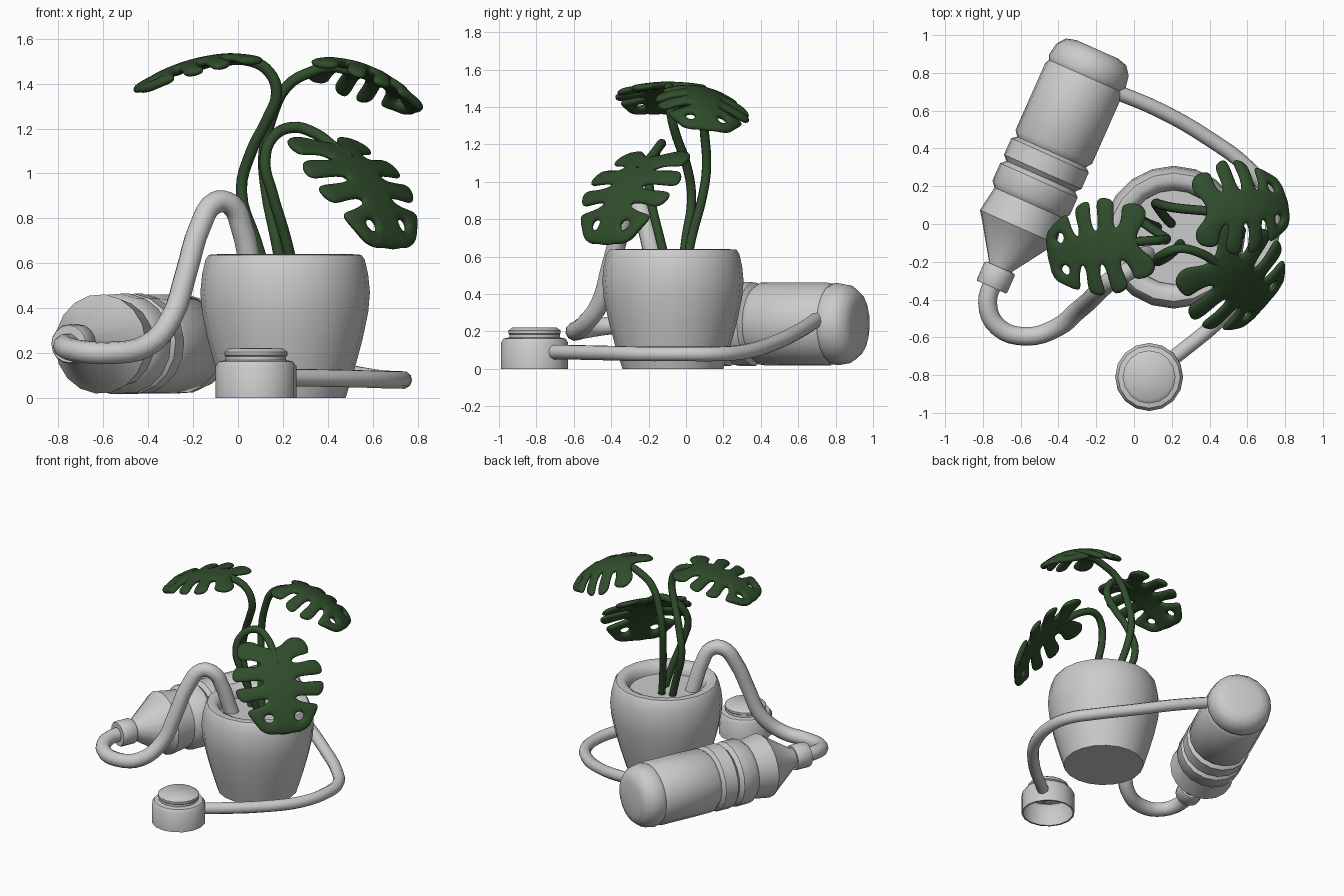
import bpy, bmesh, math
from mathutils import Vector, Matrix

if "Cube" in bpy.data.objects:
    bpy.data.objects.remove(bpy.data.objects["Cube"])

GREEN = bpy.data.materials.new("leaf_green")
GREEN.diffuse_color = (0.03, 0.075, 0.025, 1)
GREEN.use_nodes = True
GREEN.node_tree.nodes["Principled BSDF"].inputs["Base Color"].default_value = GREEN.diffuse_color


def smooth(obj, angle=40):
    bpy.ops.object.select_all(action='DESELECT')
    obj.select_set(True)
    bpy.context.view_layer.objects.active = obj
    bpy.ops.object.shade_smooth_by_angle(angle=math.radians(angle))


def add_mesh(name, bm):
    me = bpy.data.meshes.new(name)
    bm.to_mesh(me)
    bm.free()
    obj = bpy.data.objects.new(name, me)
    bpy.context.collection.objects.link(obj)
    return obj


def lathe(name, profile, origin, axis=(0, 0, 1), sides=18):
    """Revolve (radius, height) points around an axis."""
    bm = bmesh.new()
    vs = [bm.verts.new((r, 0, z)) for r, z in profile]
    es = [bm.edges.new(p) for p in zip(vs, vs[1:])]
    bmesh.ops.spin(bm, geom=vs + es, cent=(0, 0, 0), axis=(0, 0, 1),
                   angle=2 * math.pi, steps=sides, use_duplicate=False)
    bmesh.ops.remove_doubles(bm, verts=bm.verts, dist=1e-4)
    bmesh.ops.recalc_face_normals(bm, faces=bm.faces)
    rot = Vector((0, 0, 1)).rotation_difference(Vector(axis)).to_matrix().to_4x4()
    bm.transform(Matrix.Translation(origin) @ rot)
    obj = add_mesh(name, bm)
    smooth(obj)
    return obj


def tube(name, points, radius, mat=None):
    """Round tube through the given points."""
    cu = bpy.data.curves.new(name, 'CURVE')
    cu.dimensions = '3D'
    cu.bevel_depth = radius
    cu.bevel_resolution = 3
    cu.resolution_u = 4
    cu.use_fill_caps = True
    sp = cu.splines.new('BEZIER')
    sp.bezier_points.add(len(points) - 1)
    for bp, p in zip(sp.bezier_points, points):
        bp.co = p
        bp.handle_left_type = bp.handle_right_type = 'AUTO'
    obj = bpy.data.objects.new(name, cu)
    bpy.context.collection.objects.link(obj)
    bpy.ops.object.select_all(action='DESELECT')
    obj.select_set(True)
    bpy.context.view_layer.objects.active = obj
    bpy.ops.object.convert(target='MESH')
    obj = bpy.context.view_layer.objects.active
    if mat:
        obj.data.materials.clear()
        obj.data.materials.append(mat)
    smooth(obj)
    return obj


# Half leaf: midrib stations, inner row, and lobes as two three-point sides
MID = [(0, 0), (.2, 0), (.4, 0), (.6, 0), (.8, 0), (1.05, 0)]
INNER = [(-.06, .12), (.2, .15), (.41, .15), (.62, .13), (.82, .1), (1.03, .09)]
LOBES = [
    ([(-.16, .2), (-.18, .3), (-.13, .4)], [(.13, .25), (.11, .35), (.08, .43)]),
    ([(.2, .27), (.17, .38), (.15, .49)], [(.38, .28), (.38, .42), (.36, .56)]),
    ([(.45, .27), (.44, .41), (.43, .55)], [(.61, .25), (.63, .36), (.64, .48)]),
    ([(.68, .23), (.70, .33), (.72, .45)], [(.78, .19), (.84, .25), (.87, .35)]),
    ([(.91, .16), (.84, .25), (.87, .35)], [(1.03, .15), (1.02, .21), (.98, .28)]),
]


def leaf(name, base, heading, length, pitch0, pitch1, droop, roll=0):
    """Split leaf bent down along an arc, sides drooping."""
    base = Vector(base)
    fwd = Vector((heading[0], heading[1], 0)).normalized()
    side = Vector((-fwd.y, fwd.x, 0))
    p0, p1 = math.radians(pitch0), math.radians(pitch1)
    k = p1 - p0

    def place(u, v):
        u, v = u * length, v * length
        t = u / length
        a = p0 + k * t
        along = length * (math.sin(a) - math.sin(p0)) / k
        drop = length * (math.cos(p0) - math.cos(a)) / k
        n = fwd * math.sin(a) + Vector((0, 0, math.cos(a)))
        return (base + fwd * along - Vector((0, 0, drop)) + side * v
                - n * (droop * v * v + math.tan(math.radians(roll)) * v))

    bm = bmesh.new()
    for s in (1, -1):
        for i, (a, b) in enumerate(LOBES):
            left = [MID[i], INNER[i]] + a
            right = [MID[i + 1], INNER[i + 1]] + b
            for j in range(4):
                q = [left[j], right[j], right[j + 1], left[j + 1]]
                if s < 0:
                    q.reverse()
                bm.faces.new([bm.verts.new(place(u, s * v)) for u, v in q])
    bmesh.ops.remove_doubles(bm, verts=bm.verts, dist=1e-4)
    bmesh.ops.recalc_face_normals(bm, faces=bm.faces)
    obj = add_mesh(name, bm)
    obj.data.materials.append(GREEN)
    m = obj.modifiers.new("thickness", 'SOLIDIFY')
    m.thickness = 0.042
    m.offset = 0
    m = obj.modifiers.new("round", 'SUBSURF')
    m.levels = m.render_levels = 2
    smooth(obj, 60)
    return obj


# Pot and soil
POT = (.21, -.07, 0)
lathe("pot", [(0, 0), (.27, 0), (.31, .13), (.345, .26), (.37, .38), (.378, .47),
              (.37, .55), (.355, .615), (.34, .637), (.30, .64), (.27, .625),
              (.25, .58), (.245, .5)], POT, sides=20)
lathe("soil", [(0, .565), (.255, .565)], POT, sides=20)

# Bottle lying on its side
lathe("bottle", [(0, 0), (.12, 0), (.175, .015), (.21, .06), (.222, .13), (.21, .155),
                 (.222, .175), (.222, .565), (.2, .595), (.225, .615), (.225, .71),
                 (.2, .735), (.225, .76), (.225, .86), (.2, .89), (.222, 1.03),
                 (.2, 1.06), (.07, 1.255), (.065, 1.30)],
      (-.195, .925, .24), (-.406, -.914, 0), 18)
lathe("bottle_neck_ring", [(.04, 1.265), (.083, 1.265), (.088, 1.275), (.088, 1.37),
                           (.083, 1.378), (.04, 1.378)],
      (-.195, .925, .24), (-.406, -.914, 0), 16)

# Pump, open underneath
lathe("pump", [(.168, 0), (.18, 0), (.18, .14), (.165, .162), (.135, .168), (.135, .185),
               (.14, .19), (.14, .205), (.12, .22), (0, .222)], (.08, -.81, 0), sides=16)

# Hoses
tube("thick_hose", [(-.735, -.28, .24), (-.775, -.42, .23), (-.72, -.545, .21),
                    (-.57, -.595, .2), (-.41, -.55, .23), (-.3, -.46, .35),
                    (-.23, -.4, .56), (-.17, -.34, .76), (-.1, -.285, .87),
                    (-.03, -.25, .86), (.02, -.21, .75), (.05, -.18, .62),
                    (.07, -.16, .53)], .05)
tube("thin_hose", [(-.12, .71, .27), (.14, .6, .2), (.4, .45, .13), (.6, .3, .09),
                   (.71, .16, .08), (.735, 0, .08), (.68, -.22, .08), (.52, -.44, .085),
                   (.22, -.70, .09), (.1, -.79, .09)], .04)

# Stems
tube("stem_left", [(.13, -.02, .54), (.08, 0, .7), (.015, .03, .92), (.06, 0, 1.1),
                   (.13, -.05, 1.24), (.172, -.08, 1.36), (.14, -.085, 1.45),
                   (.06, -.09, 1.5), (-.08, -.1, 1.505)], .025, GREEN)
tube("stem_right", [(.2, 0, .54), (.17, .03, .7), (.125, .09, .93), (.115, .11, 1.08),
                    (.15, .1, 1.25), (.22, .085, 1.39), (.32, .075, 1.45),
                    (.42, .07, 1.475), (.5, .08, 1.46)], .025, GREEN)
tube("stem_front", [(.25, -.1, .54), (.215, -.14, .7), (.15, -.19, .92), (.12, -.195, 1.05),
                    (.155, -.16, 1.16), (.24, -.13, 1.205), (.34, -.15, 1.18),
                    (.43, -.2, 1.115), (.5, -.25, 1.06)], .025, GREEN)

# Leaves
leaf("leaf_left", (.01, -.09, 1.52), (-.45, -.08), .49, 0, 35, .5)
leaf("leaf_right", (.39, .075, 1.5), (.43, .04), .48, 2, 52, 1.4, 10)
leaf("leaf_front", (.42, -.19, 1.13), (.75, -.66), .59, 28, 75, .4)
